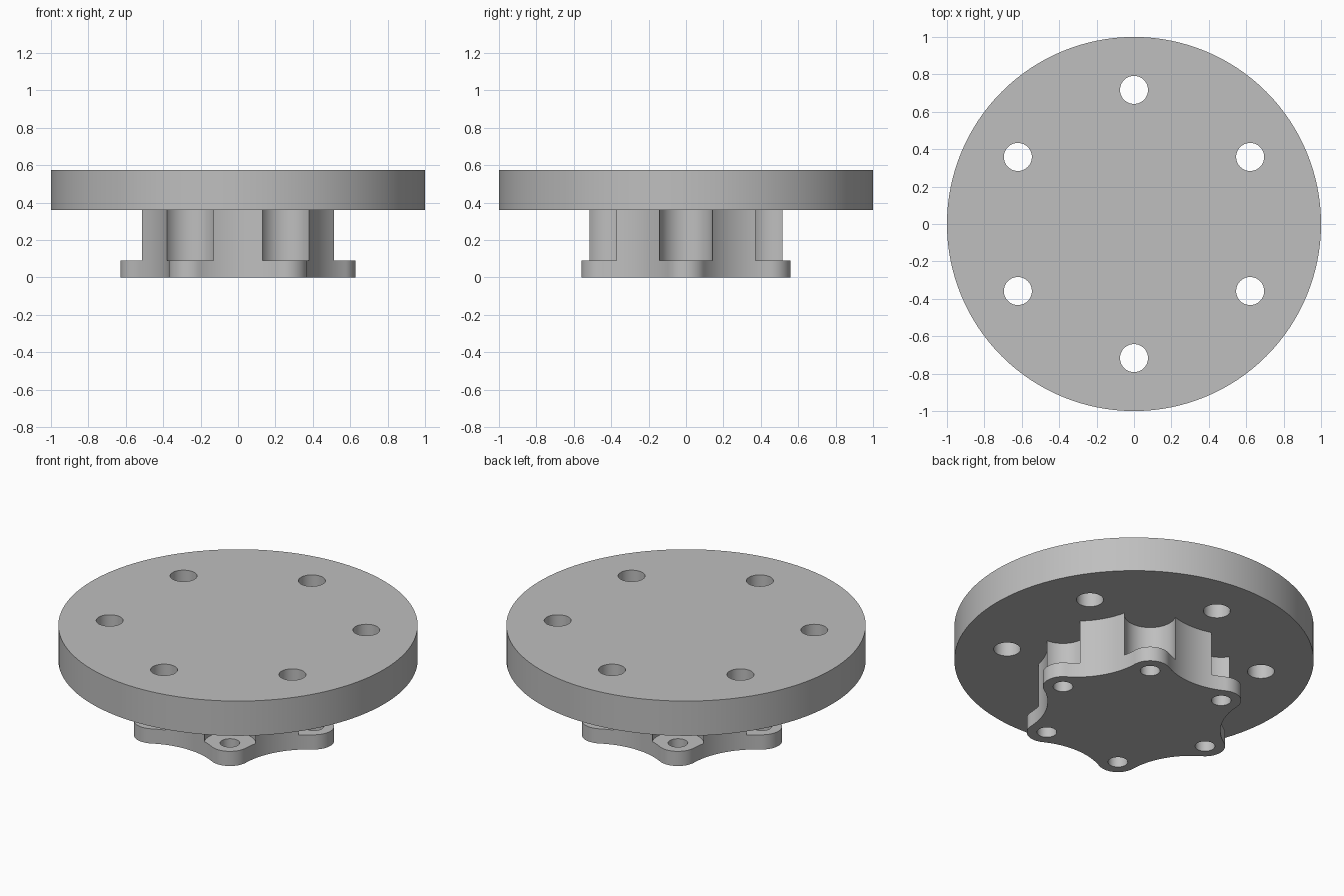
import bpy, bmesh
from math import sin, cos, radians, degrees, atan2, acos, tau
from mathutils import Vector

cube = bpy.data.objects.get("Cube")
if cube:
    bpy.data.objects.remove(cube, do_unlink=True)

# Key sizes
FLANGE_TOP, BODY_TOP, DISC_TOP = 0.09, 0.36, 0.573
LOBE_AT, LOBE_R, POCKET_R = 0.516, 0.112, 0.143
LOBE_HALF = 58                      # half angle of each rounded lobe tip

grey = bpy.data.materials.new("plain grey")
grey.use_nodes = True
colour = (0.52, 0.52, 0.52, 1)
grey.diffuse_color = colour
grey.node_tree.nodes["Principled BSDF"].inputs["Base Color"].default_value = colour


def arc(centre, radius, start, end, steps):
    angles = [radians(start + (end - start) * i / steps) for i in range(steps + 1)]
    return [centre + radius * Vector((cos(a), sin(a))) for a in angles]


def polar(radius, angle):
    return Vector((radius * cos(radians(angle)), radius * sin(radians(angle))))


def six_fold(sector):
    """Repeat one sector outline around the axis, dropping doubled points."""
    points = []
    for k in range(6):
        a = k * tau / 6
        for p in sector:
            q = Vector((p.x * cos(a) - p.y * sin(a), p.x * sin(a) + p.y * cos(a)))
            if not points or (q - points[-1]).length > 1e-5:
                points.append(q)
    if (points[0] - points[-1]).length < 1e-5:
        points.pop()
    return points


def prism(name, outlines, bottom, top):
    """Extrude one or more separate outlines into a single object."""
    bm = bmesh.new()
    for outline in outlines:
        face = bm.faces.new([bm.verts.new((p.x, p.y, bottom)) for p in outline])
        new = bmesh.ops.extrude_face_region(bm, geom=[face])["geom"]
        bmesh.ops.translate(bm, vec=(0, 0, top - bottom),
                            verts=[v for v in new if isinstance(v, bmesh.types.BMVert)])
    bmesh.ops.recalc_face_normals(bm, faces=bm.faces)
    mesh = bpy.data.meshes.new(name)
    bm.to_mesh(mesh)
    bm.free()
    mesh.materials.append(grey)
    obj = bpy.data.objects.new(name, mesh)
    bpy.context.collection.objects.link(obj)
    return obj


def circle(centre, radius, steps):
    return arc(centre, radius, 0, 360, steps)[:-1]


def drill(obj, distance, radius, first_angle):
    """Cut six round holes on a bolt circle."""
    holes = [circle(polar(distance, first_angle + 60 * k), radius, 40) for k in range(6)]
    cutter = prism("hole_cutter", holes, -0.2, 0.8)
    mod = obj.modifiers.new("holes", "BOOLEAN")
    mod.operation, mod.solver, mod.object = "DIFFERENCE", "EXACT", cutter
    bpy.context.view_layer.update()
    result = obj.evaluated_get(bpy.context.evaluated_depsgraph_get())
    mesh = bpy.data.meshes.new_from_object(result)
    obj.modifiers.clear()
    obj.data = mesh
    bpy.data.objects.remove(cutter, do_unlink=True)


# Scallop circle between neighbouring lobes, tangent to both lobe tips
lobe = Vector((LOBE_AT, 0))
reach = LOBE_AT * sin(radians(30)) / sin(radians(LOBE_HALF - 30))
scallop = lobe + polar(reach, LOBE_HALF)
scallop_r = reach - LOBE_R

# Top disc with six through holes
disc = prism("top_disc", [circle(Vector((0, 0)), 1, 128)], BODY_TOP, DISC_TOP)
drill(disc, 0.717, 0.075, 30)

# Lobed mounting flange with a bolt hole in every lobe
start = 180 + LOBE_HALF
sector = arc(lobe, LOBE_R, -LOBE_HALF, LOBE_HALF, 20)
sector += arc(scallop, scallop_r, start, 60 - start + 360, 20)
flange = prism("mounting_flange", [six_fold(sector)], 0, FLANGE_TOP)
drill(flange, LOBE_AT, 0.055, 0)

# Hub body: scalloped walls, with a round pocket above every bolt hole
spread = acos((reach ** 2 + POCKET_R ** 2 - scallop_r ** 2) / (2 * reach * POCKET_R))
edge = LOBE_HALF + degrees(spread)
corner = lobe + polar(POCKET_R, edge) - scallop
start = degrees(atan2(corner.y, corner.x)) % 360
sector = arc(lobe, POCKET_R, 360 - edge, edge, 28)
sector += arc(scallop, scallop_r, start, 60 - start + 360, 16)
hub = prism("hub_body", [six_fold(sector)], FLANGE_TOP, BODY_TOP)

# Smooth round walls, crisp rims
bpy.ops.object.select_all(action="DESELECT")
for obj in (disc, flange, hub):
    obj.select_set(True)
bpy.context.view_layer.objects.active = disc
bpy.ops.object.shade_smooth_by_angle(angle=radians(30))
